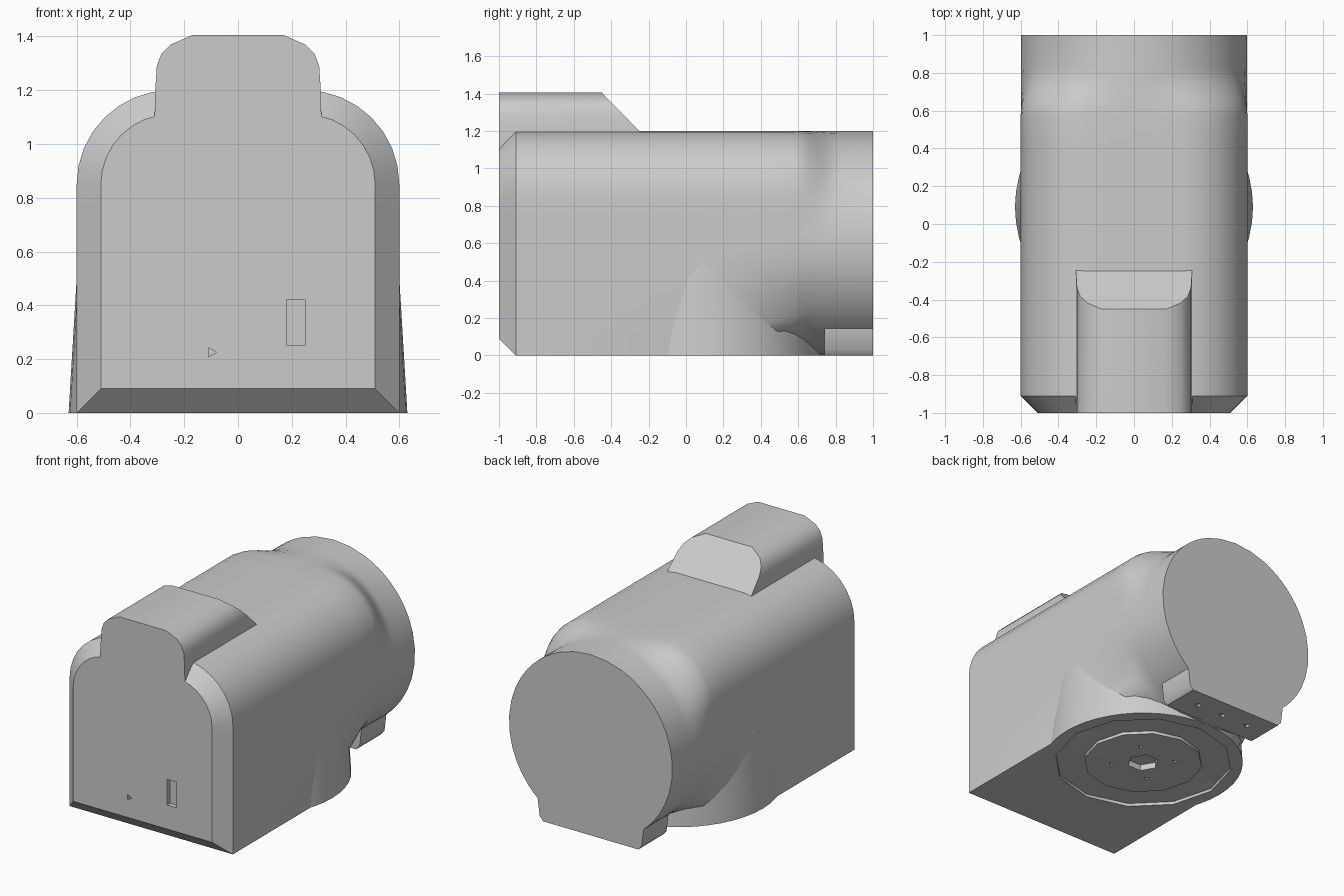
import bpy, bmesh, math
from mathutils import Vector, Matrix

cube = bpy.data.objects.get("Cube")
if cube:
    bpy.data.objects.remove(cube)

mat = bpy.data.materials.new("plain_grey")
mat.use_nodes = True
GREY = (0.6, 0.6, 0.6, 1)
mat.diffuse_color = GREY
mat.node_tree.nodes["Principled BSDF"].inputs["Base Color"].default_value = GREY

HALF, MID, ROUND = 0.6, 0.6, 0.35   # half width, barrel centre height, shoulder radius
FOOT_Y = 0.09                       # centre of the round foot


def loft(name, rings):
    """Skin a list of equal closed rings and cap both ends."""
    bm = bmesh.new()
    rows = [[bm.verts.new(p) for p in ring] for ring in rings]
    n = len(rows[0])
    for a, b in zip(rows, rows[1:]):
        for i in range(n):
            j = (i + 1) % n
            bm.faces.new((a[i], a[j], b[j], b[i]))
    bm.faces.new(rows[0][::-1])
    bm.faces.new(rows[-1])
    bmesh.ops.recalc_face_normals(bm, faces=bm.faces)
    mesh = bpy.data.meshes.new(name)
    bm.to_mesh(mesh)
    bm.free()
    mesh.materials.append(mat)
    obj = bpy.data.objects.new(name, mesh)
    bpy.context.collection.objects.link(obj)
    return obj


def prism(name, center, radius, depth, sides, axis="Z", top=None):
    """Regular prism or frustum centred on a point."""
    rings = []
    for h, r in ((-depth / 2, radius), (depth / 2, radius if top is None else top)):
        ring = [Vector((r * math.cos(t), r * math.sin(t), h))
                for t in (math.tau * i / sides for i in range(sides))]
        if axis == "Y":
            ring = [Matrix.Rotation(math.pi / 2, 3, "X") @ p for p in ring]
        rings.append([p + Vector(center) for p in ring])
    return loft(name, rings)


def activate(obj):
    bpy.ops.object.select_all(action="DESELECT")
    obj.select_set(True)
    bpy.context.view_layer.objects.active = obj


def cut(obj, cutter):
    mod = obj.modifiers.new("cut", "BOOLEAN")
    mod.operation, mod.object, mod.solver = "DIFFERENCE", cutter, "EXACT"
    activate(obj)
    bpy.ops.object.modifier_apply(modifier=mod.name)


def mirror_x(half):
    """Close a half outline that starts and ends on the centre line."""
    return half + [(-x, z) for x, z in half[-2:0:-1]]


def outline(inset=0.0):
    """Flat-bottomed section with rounded shoulders."""
    w, low, r = HALF - inset, inset, ROUND - inset
    cx, cz = HALF - ROUND, 2 * MID - ROUND
    half = [(w * i / 6, low) for i in range(7)]
    half += [(w, low + (cz - low) * i / 8) for i in range(1, 9)]
    half += [(cx + r * math.cos(t), cz + r * math.sin(t))
             for t in (math.pi / 2 * i / 8 for i in range(1, 9))]
    half += [(cx / 2, cz + r), (0, cz + r)]
    return mirror_x(half)


def smooth_ramp(a, b, y):
    t = min(max((y - a) / (b - a), 0), 1)
    return t * t * (3 - 2 * t)


def body_ring(y):
    """Section that turns from the box outline into the round barrel."""
    ring = []
    for x, z in outline():
        lower = min(max((y - 0.08) / 0.57, 0), 1)
        upper = smooth_ramp(0.58, 0.82, y)
        k = min(max((z - 0.35) / 0.5, 0), 1)
        w = lower * (1 - k) + upper * k
        d = math.hypot(x, z - MID)
        s = HALF / d
        ring.append((x * (1 + w * (s - 1)), y, MID + (z - MID) * (1 + w * (s - 1))))
    return ring


# Main housing: chamfered front, box middle, round barrel at the back
front = [(x, -1, z) for x, z in outline(0.09)]
stations = (-0.91, 0.08, 0.2, 0.32, 0.44, 0.58, 0.62, 0.66, 0.7, 0.74, 0.78, 0.82, 1)
housing = loft("housing", [front] + [body_ring(y) for y in stations])

# Raised top hump with a sloping rear face
hump_outline = mirror_x([(0, 1.1), (0.31, 1.1), (0.308, 1.2), (0.302, 1.29), (0.285, 1.335),
                         (0.25, 1.37), (0.17, 1.405), (0, 1.405)])
hump = loft("top_hump", [
    [(x, -1, z) for x, z in hump_outline],
    [(x, -0.25 - 0.98 * (z - 1.2), z) for x, z in hump_outline]])

# Round foot that flares towards the floor
foot = prism("round_foot", (0, FOOT_Y, 0.25), 0.63, 0.5, 48, top=0.6)

# Tab under the back of the barrel
tab_outline = mirror_x([(0, 0), (0.35, 0), (0.375, 0.03), (0.39, 0.15), (0, 0.15)])
tab = loft("rear_tab", [[(x, y, z) for x, z in tab_outline] for y in (0.74, 1)])

# Ring groove, centre socket and pin holes in the underside
groove = prism("groove_cutter", (0, FOOT_Y, 0), 0.56, 0.04, 12)
cut(groove, core := prism("groove_core", (0, FOOT_Y, 0), 0.375, 0.2, 12))
under = [groove, prism("socket_cutter", (0, FOOT_Y, 0), 0.1, 0.08, 6)]
for i in range(4):
    a = math.pi / 2 * i + math.pi / 4
    under.append(prism("pin_cutter", (0.2 * math.cos(a), FOOT_Y + 0.2 * math.sin(a), 0),
                       0.02, 0.06, 3))
for cutter in under:
    cut(housing, cutter)
    cut(foot, cutter)

# Slot and small pin hole in the front face, pin holes in the tab
slot = loft("slot_cutter", [[(0.18, y, 0.25), (0.25, y, 0.25), (0.25, y, 0.42), (0.18, y, 0.42)]
                            for y in (-1.05, -0.97)])
pin = prism("front_pin_cutter", (-0.1, -1, 0.225), 0.02, 0.06, 3, axis="Y")
for cutter in (slot, pin):
    cut(housing, cutter)
tab_pins = [prism("tab_pin_cutter", (x, 0.87, 0), 0.03, 0.04, 3) for x in (-0.2, 0, 0.2)]
for cutter in tab_pins:
    cut(tab, cutter)
    cut(housing, cutter)

for cutter in under + tab_pins + [core, slot, pin]:
    bpy.data.objects.remove(cutter)

for obj in (housing, hump, foot, tab):
    activate(obj)
    bpy.ops.object.shade_smooth_by_angle(angle=math.radians(38))
